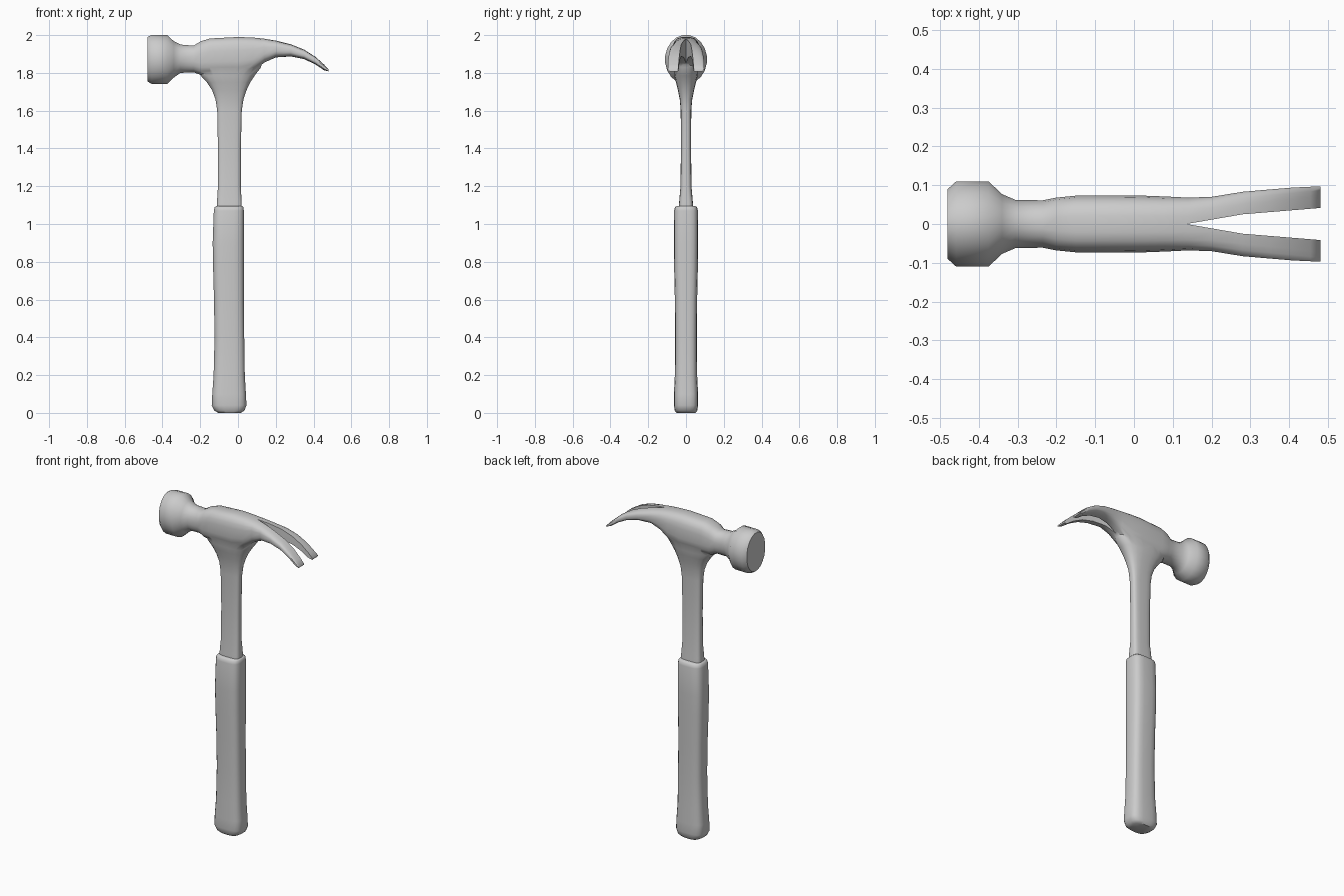
import bpy, bmesh
from math import cos, sin, pi


def loft(name, axis, sections, n=20):
    """Skin superellipse sections (pos, low, high, half_y, exponent) along x or z."""
    bm = bmesh.new()
    rings = []
    for pos, lo, hi, half, e in sections:
        ring = []
        for i in range(n):
            t = 2 * pi * (i + 0.5) / n
            c, s = cos(t), sin(t)
            a = (lo + hi) / 2 + (hi - lo) / 2 * abs(c) ** (2 / e) * (1 if c > 0 else -1) / cos(pi / n) ** (2 / e)
            y = half * abs(s) ** (2 / e) * (1 if s > 0 else -1) / cos(pi / n) ** (2 / e)
            ring.append(bm.verts.new((pos, y, a) if axis == 'x' else (a, y, pos)))
        rings.append(ring)
    for r0, r1 in zip(rings, rings[1:]):
        for i in range(n):
            j = (i + 1) % n
            bm.faces.new((r0[i], r0[j], r1[j], r1[i]))
    bm.faces.new(rings[0])
    bm.faces.new(rings[-1])
    return finish(name, bm)


def finish(name, bm):
    bmesh.ops.recalc_face_normals(bm, faces=bm.faces)
    me = bpy.data.meshes.new(name)
    bm.to_mesh(me)
    bm.free()
    ob = bpy.data.objects.new(name, me)
    bpy.context.collection.objects.link(ob)
    return ob


def activate(ob):
    bpy.ops.object.select_all(action='DESELECT')
    ob.select_set(True)
    bpy.context.view_layer.objects.active = ob


def boolean(ob, tool, op):
    mod = ob.modifiers.new(op.lower(), 'BOOLEAN')
    mod.operation, mod.solver, mod.object = op, 'EXACT', tool
    activate(ob)
    bpy.ops.object.modifier_apply(modifier=mod.name)
    bpy.data.objects.remove(tool)


# Striking face, neck, cheek and claw
head = loft('hammer_head', 'x', [
    (-0.48, 1.755, 1.99, 0.09, 2), (-0.458, 1.742, 2.0, 0.11, 2),
    (-0.375, 1.742, 2.0, 0.11, 2), (-0.34, 1.775, 1.968, 0.077, 2),
    (-0.305, 1.80, 1.95, 0.062, 2.1), (-0.235, 1.803, 1.944, 0.061, 2.3),
    (-0.20, 1.79, 1.966, 0.068, 2.8), (-0.15, 1.79, 1.982, 0.073, 3),
    (0.0, 1.79, 1.99, 0.074, 3), (0.08, 1.81, 1.987, 0.071, 3),
    (0.14, 1.855, 1.981, 0.068, 3), (0.20, 1.882, 1.971, 0.07, 3),
    (0.28, 1.887, 1.951, 0.083, 3.2), (0.35, 1.873, 1.923, 0.089, 3.6),
    (0.41, 1.845, 1.885, 0.094, 4), (0.455, 1.814, 1.845, 0.096, 5),
    (0.48, 1.808, 1.818, 0.097, 6)])

# V-shaped nail slot
bm = bmesh.new()
outline = [(0.135, 0), (0.28, 0.025), (0.50, 0.043), (0.50, -0.043), (0.28, -0.025)]
face = bm.faces.new([bm.verts.new((x, -y, 1.7)) for x, y in outline])
ext = bmesh.ops.extrude_face_region(bm, geom=[face])
bmesh.ops.translate(bm, vec=(0, 0, 0.4),
                    verts=[v for v in ext['geom'] if isinstance(v, bmesh.types.BMVert)])
boolean(head, finish('slot_cutter', bm), 'DIFFERENCE')

# Steel shank flaring into the head
shank = loft('shank', 'z', [
    (1.08, -0.112, 0.02, 0.038, 4), (1.12, -0.111, 0.019, 0.036, 4),
    (1.20, -0.106, 0.015, 0.029, 3.5), (1.40, -0.106, 0.015, 0.027, 3.5),
    (1.60, -0.110, 0.020, 0.028, 3.5), (1.66, -0.119, 0.029, 0.033, 3),
    (1.71, -0.138, 0.046, 0.043, 2.8), (1.75, -0.165, 0.065, 0.053, 2.6),
    (1.785, -0.197, 0.088, 0.062, 2.5), (1.83, -0.215, 0.122, 0.067, 2.5),
    (1.87, -0.21, 0.13, 0.065, 2.5)])
boolean(head, shank, 'UNION')
head.name = 'head_and_shank'

# Rubber grip
grip = loft('grip', 'z', [
    (0.0, -0.105, 0.015, 0.050, 3), (0.012, -0.125, 0.034, 0.060, 3.2),
    (0.04, -0.139, 0.045, 0.064, 3.4), (0.10, -0.136, 0.042, 0.064, 3.4),
    (0.20, -0.129, 0.036, 0.059, 3.4), (0.40, -0.124, 0.033, 0.058, 3.4),
    (0.60, -0.127, 0.031, 0.059, 3.4), (0.78, -0.132, 0.031, 0.063, 3.4),
    (0.90, -0.134, 0.031, 0.064, 3.4), (1.07, -0.128, 0.031, 0.063, 3.4),
    (1.088, -0.124, 0.029, 0.059, 3.4), (1.095, -0.115, 0.022, 0.050, 3.4)])

for ob in (head, grip):
    activate(ob)
    bpy.ops.object.shade_smooth_by_angle(angle=0.8)
